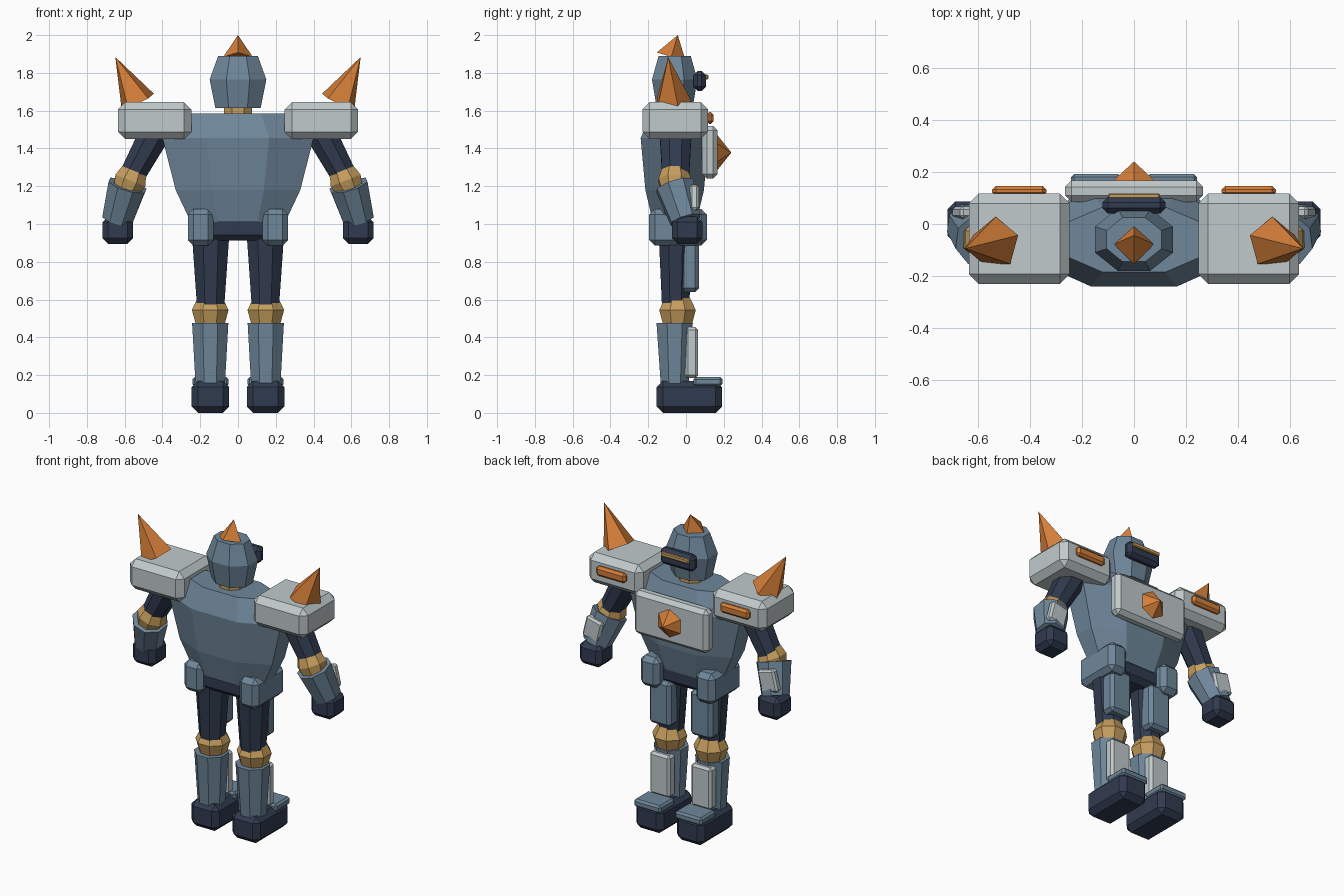
import bpy, bmesh, math
from mathutils import Vector, Matrix

if "Cube" in bpy.data.objects:
    bpy.data.objects.remove(bpy.data.objects["Cube"])


def material(name, rgb):
    m = bpy.data.materials.new(name)
    m.diffuse_color = (*rgb, 1)
    m.use_nodes = True
    m.node_tree.nodes["Principled BSDF"].inputs["Base Color"].default_value = m.diffuse_color
    return m


BLUE = material("steel blue", (0.157, 0.242, 0.325))
DARK = material("dark navy", (0.030, 0.043, 0.078))
LIGHT = material("light grey", (0.53, 0.59, 0.60))
ORANGE = material("orange", (0.66, 0.21, 0.04))
GOLD = material("gold", (0.56, 0.34, 0.11))


def finish(bm, name, mat, pair):
    """Store the mesh; paired parts are also made on the other side."""
    for side, label in ((1, "right"), (-1, "left")) if pair else ((1, ""),):
        b = bm.copy()
        if side < 0:
            b.transform(Matrix.Diagonal((-1, 1, 1, 1)))
        bmesh.ops.recalc_face_normals(b, faces=b.faces)
        full = f"{label}_{name}" if label else name
        me = bpy.data.meshes.new(full)
        b.to_mesh(me)
        b.free()
        me.materials.append(mat)
        bpy.context.collection.objects.link(bpy.data.objects.new(full, me))
    bm.free()


def box(name, mat, x, y, z, bevel, pair=False, tilt=None):
    """Chamfered block given by its limits on each axis."""
    bm = bmesh.new()
    bmesh.ops.create_cube(bm, size=1)
    bm.transform(Matrix.Diagonal((x[1] - x[0], y[1] - y[0], z[1] - z[0], 1)))
    bmesh.ops.bevel(bm, geom=bm.edges[:], offset=bevel, segments=1,
                    profile=0.5, affect='EDGES')
    if tilt:
        bm.transform(tilt)
    bm.transform(Matrix.Translation((sum(x) / 2, sum(y) / 2, sum(z) / 2)))
    finish(bm, name, mat, pair)


def loft(name, mat, origin, axis, rings, n=8, phase=None, pair=False):
    """Faceted solid along an axis; rings are (distance, half width, half depth)."""
    bm = bmesh.new()
    flats = phase is None
    k = 1 / math.cos(math.pi / n) if flats else 1
    a0 = math.pi / n if flats else math.radians(phase)
    rot = Vector((0, 0, 1)).rotation_difference(Vector(axis).normalized())
    loops = []
    for d, rx, ry in rings:
        if rx == 0:
            pts = [(0, 0, d)]
        else:
            pts = [(k * rx * math.cos(a0 + i * math.tau / n),
                    k * ry * math.sin(a0 + i * math.tau / n), d) for i in range(n)]
        loops.append([bm.verts.new(rot @ Vector(p) + Vector(origin)) for p in pts])
    for lo, hi in zip(loops, loops[1:]):
        for i in range(n):
            j = (i + 1) % n
            if len(hi) == 1:
                bm.faces.new((lo[i], lo[j], hi[0]))
            else:
                bm.faces.new((lo[i], lo[j], hi[j], hi[i]))
    for cap in (loops[0], loops[-1]):
        if len(cap) > 2:
            bm.faces.new(cap)
    finish(bm, name, mat, pair)


UP = (0, 0, 1)

# Head, crest, visor and neck
loft("head", BLUE, (0, -0.06, 0), UP,
     [(1.615, 0.12, 0.095), (1.765, 0.15, 0.12), (1.89, 0.105, 0.085)])
loft("head_spike", ORANGE, (0, -0.078, 1.885), (0, 0.3, 1),
     [(0, 0.078, 0.08), (0.12, 0, 0)], n=4, phase=0)
box("visor", DARK, (-0.122, 0.122), (0.04, 0.105), (1.705, 1.81), 0.022)
box("visor_slit", GOLD, (-0.1, 0.1), (0.095, 0.118), (1.765, 1.792), 0.005)
loft("neck", GOLD, (0, -0.06, 0), UP, [(1.56, 0.075, 0.075), (1.63, 0.075, 0.075)])

# Torso, chest plate and gem
loft("torso", BLUE, (0, -0.06, 0), UP,
     [(1.01, 0.25, 0.115), (1.18, 0.33, 0.155), (1.455, 0.40, 0.18), (1.585, 0.29, 0.125)])
box("chest_plate", LIGHT, (-0.265, 0.265), (0.085, 0.168), (1.24, 1.52), 0.025)
loft("chest_gem", ORANGE, (0, 0.16, 1.378), (0, 1, 0),
     [(0, 0.1, 0.1), (0.08, 0, 0)], n=6, phase=90)

# Pelvis and hip blocks
box("pelvis", DARK, (-0.17, 0.17), (-0.165, 0.05), (0.912, 1.06), 0.03)
box("hip_block", BLUE, (0.13, 0.265), (-0.195, 0.11), (0.885, 1.08), 0.03, True)

# Shoulder pads with spikes and front bars
box("shoulder_pad", LIGHT, (0.247, 0.635), (-0.23, 0.117), (1.45, 1.645), 0.038, True)
loft("shoulder_spike", ORANGE, (0.53, -0.072, 1.645), (0.12, -0.022, 0.24),
     [(0, 0.1, 0.1), (0.268, 0, 0)], n=5, phase=90, pair=True)
box("shoulder_bar", ORANGE, (0.337, 0.545), (0.108, 0.146), (1.53, 1.592), 0.014, True)

# Arms
ARM = (-0.13, 0, 0.24)
loft("upper_arm", DARK, (0.575, -0.055, 1.23), (-0.135, 0, 0.25),
     [(0, 0.066, 0.07), (0.30, 0.082, 0.085)], pair=True)
loft("elbow", GOLD, (0.57, -0.06, 1.23), (-0.1, 0, 0.25),
     [(-0.06, 0.07, 0.07), (0, 0.085, 0.085), (0.055, 0.068, 0.068)], pair=True)
loft("forearm", BLUE, (0.585, -0.06, 1.205), (0.055, 0.06, -0.19),
     [(0, 0.1, 0.1), (0.2, 0.08, 0.08)], pair=True)
box("forearm_plate", LIGHT, (0.565, 0.685), (0.02, 0.068), (1.06, 1.2), 0.012, True,
    Matrix.Rotation(math.radians(-14), 4, 'Y'))
box("hand", DARK, (0.555, 0.717), (-0.075, 0.087), (0.895, 1.04), 0.03, True)

# Legs
loft("thigh", DARK, (0.145, -0.055, 0), UP,
     [(0.56, 0.072, 0.072), (0.96, 0.1, 0.09)], pair=True)
box("thigh_plate", BLUE, (0.07, 0.225), (-0.03, 0.068), (0.64, 0.93), 0.02, True)
loft("knee", GOLD, (0.147, -0.045, 0), UP,
     [(0.465, 0.075, 0.075), (0.545, 0.097, 0.097), (0.61, 0.065, 0.065)], pair=True)
loft("shin", BLUE, (0.147, -0.06, 0), UP,
     [(0.155, 0.078, 0.074), (0.475, 0.096, 0.096)], pair=True)
box("shin_plate", LIGHT, (0.075, 0.22), (-0.005, 0.064), (0.185, 0.455), 0.015, True)

# Feet with toe caps
box("foot", DARK, (0.047, 0.245), (-0.155, 0.19), (0.0, 0.17), 0.033, True)
box("toe_cap", BLUE, (0.05, 0.242), (0.04, 0.192), (0.14, 0.19), 0.012, True)
